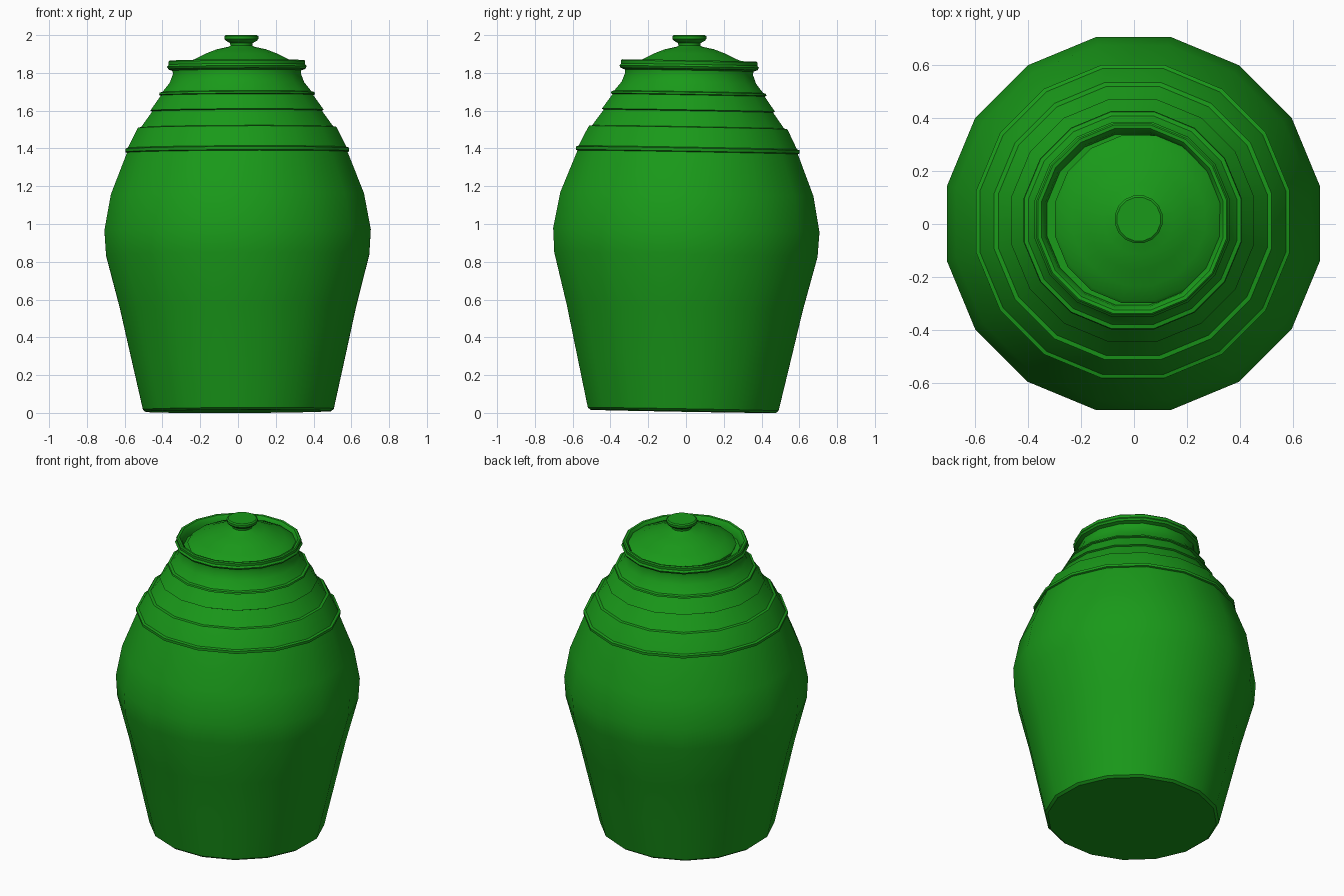
import bpy, bmesh, math

if "Cube" in bpy.data.objects:
    bpy.data.objects.remove(bpy.data.objects["Cube"])

SIDES = 16
FLAT = math.cos(math.pi / SIDES)  # measured half-widths are to the flats


def lathe(name, profile, material, angle=32):
    """Revolve (half_width, z) points into a capped 16-sided solid."""
    bm = bmesh.new()
    rings = []
    for w, z in profile:
        r = w / FLAT
        rings.append([bm.verts.new((r * math.cos((i + 0.5) * math.tau / SIDES),
                                    r * math.sin((i + 0.5) * math.tau / SIDES), z))
                      for i in range(SIDES)])
    for a, b in zip(rings, rings[1:]):
        for i in range(SIDES):
            j = (i + 1) % SIDES
            bm.faces.new((a[i], a[j], b[j], b[i]))
    bm.faces.new(rings[0][::-1])
    bm.faces.new(rings[-1])
    mesh = bpy.data.meshes.new(name)
    bm.to_mesh(mesh)
    bm.free()
    mesh.materials.append(material)
    obj = bpy.data.objects.new(name, mesh)
    bpy.context.collection.objects.link(obj)
    bpy.ops.object.select_all(action='DESELECT')
    bpy.context.view_layer.objects.active = obj
    obj.select_set(True)
    bpy.ops.object.shade_smooth_by_angle(angle=math.radians(angle))
    return obj


green = bpy.data.materials.new("green_glaze")
green.diffuse_color = (0.01, 0.32, 0.01, 1)
green.use_nodes = True
green.node_tree.nodes["Principled BSDF"].inputs["Base Color"].default_value = green.diffuse_color

# Jar body: tapered foot, wide belly, ridged shoulder and rolled rim
body = lathe("jar_body", [
    (0.490, 0.0), (0.505, 0.012), (0.565, 0.28), (0.625, 0.55), (0.697, 0.83),
    (0.705, 0.96), (0.670, 1.15), (0.583, 1.372),
    (0.592, 1.376), (0.592, 1.392), (0.578, 1.397),   # lowest ridge
    (0.530, 1.494), (0.524, 1.503), (0.508, 1.506),   # second step
    (0.448, 1.590), (0.458, 1.595), (0.450, 1.606),   # third ridge
    (0.402, 1.674), (0.412, 1.678), (0.409, 1.688), (0.394, 1.692),  # top ridge
    (0.356, 1.740), (0.339, 1.785), (0.340, 1.805),   # neck
    (0.362, 1.813), (0.369, 1.825), (0.361, 1.836), (0.362, 1.852),
    (0.356, 1.858), (0.343, 1.856), (0.328, 1.838), (0.322, 1.80)], green)
body.location = (0.002, -0.015, 0.008)
body.rotation_euler = (math.radians(-1.0), math.radians(-0.25), 0)

# Domed lid with a small flared knob, sitting slightly off centre
lid = lathe("lid_with_knob", [
    (0.31, 1.82), (0.317, 1.838), (0.305, 1.85), (0.25, 1.872), (0.19, 1.902),
    (0.13, 1.925), (0.07, 1.938), (0.058, 1.944), (0.060, 1.958),
    (0.082, 1.970), (0.090, 1.980), (0.090, 1.994), (0.082, 2.0)], green)
lid.location = (0.018, 0.018, 0)
